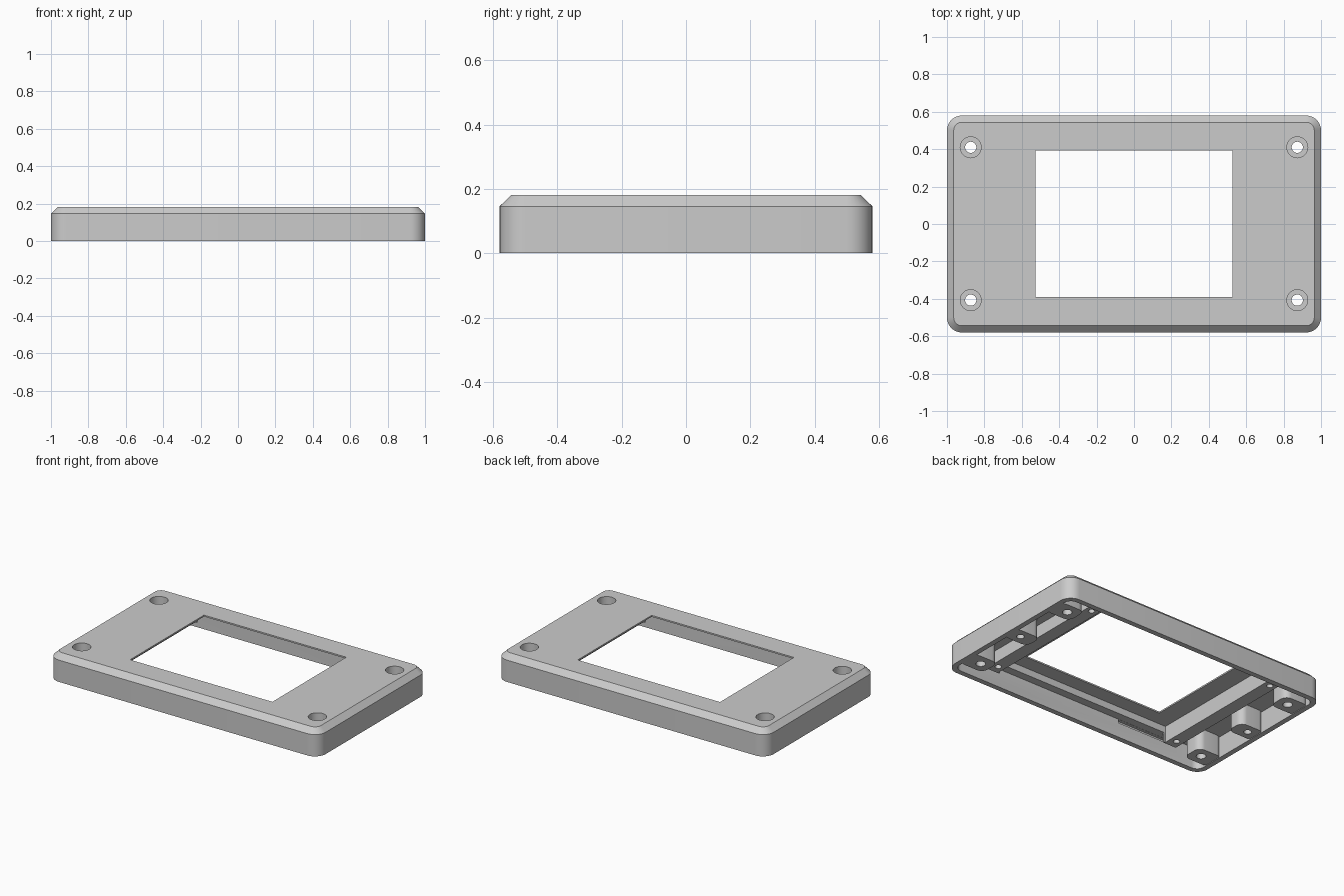
import bpy, bmesh, math

old = bpy.data.objects.get("Cube")
if old:
    bpy.data.objects.remove(old, do_unlink=True)

grey = bpy.data.materials.new("plain_grey")
grey.use_nodes = True
grey.diffuse_color = (0.6, 0.6, 0.6, 1)
grey.node_tree.nodes["Principled BSDF"].inputs["Base Color"].default_value = (0.6, 0.6, 0.6, 1)


def outline(hx, hy, r, cx=0, cy=0, steps=8):
    """Rounded rectangle, counter-clockwise."""
    corners = ((1, 1), (-1, 1), (-1, -1), (1, -1))
    if r == 0:
        return [(cx + sx * hx, cy + sy * hy) for sx, sy in corners]
    pts = []
    for q, (sx, sy) in enumerate(corners):
        for i in range(steps + 1):
            a = (q + i / steps) * math.pi / 2
            pts.append((cx + sx * (hx - r) + r * math.cos(a),
                        cy + sy * (hy - r) + r * math.sin(a)))
    return pts


def circle(x, y, r, n=32):
    return [(x + r * math.cos(2 * math.pi * i / n), y + r * math.sin(2 * math.pi * i / n))
            for i in range(n)]


def loft(name, levels):
    """Solid skinned through (outline, height) levels."""
    bm = bmesh.new()
    rings = [[bm.verts.new((x, y, z)) for x, y in pts] for pts, z in levels]
    n = len(rings[0])
    for low, high in zip(rings, rings[1:]):
        for i in range(n):
            j = (i + 1) % n
            bm.faces.new((low[i], low[j], high[j], high[i]))
    bm.faces.new(rings[0][::-1])
    bm.faces.new(rings[-1])
    mesh = bpy.data.meshes.new(name)
    bm.to_mesh(mesh)
    bm.free()
    mesh.materials.append(grey)
    ob = bpy.data.objects.new(name, mesh)
    bpy.context.collection.objects.link(ob)
    return ob


def prism(name, pts, z0, z1):
    return loft(name, [(pts, z0), (pts, z1)])


def combine(target, tool, operation):
    mod = target.modifiers.new(operation.lower(), 'BOOLEAN')
    mod.operation = operation
    mod.solver = 'EXACT'
    mod.object = tool
    bpy.context.view_layer.objects.active = target
    bpy.ops.object.modifier_apply(modifier=mod.name)
    bpy.data.objects.remove(tool, do_unlink=True)


# Outer cover with chamfered top edge
cover = loft("cover", [(outline(1, 0.58, 0.08), 0),
                       (outline(1, 0.58, 0.08), 0.146),
                       (outline(0.964, 0.544, 0.044), 0.181)])

# Hollow underside
combine(cover, prism("cavity", outline(0.965, 0.545, 0.05), -0.05, 0.145), 'DIFFERENCE')

# Ledges that carry the circuit board
for s in (-1, 1):
    combine(cover, prism("end_ledge", outline(0.05, 0.5, 0, s * 0.7), 0.06, 0.16), 'UNION')
    combine(cover, prism("side_ledge", outline(0.74, 0.04, 0, 0, s * 0.52), 0.125, 0.16), 'UNION')

# Screw bosses joined to the end walls
for s in (-1, 1):
    for y, half in ((-0.407, 0.072), (0, 0.062), (0.41, 0.072)):
        boss = prism("boss", outline(0.092, half, 0.045, s * 0.889, y), 0.004, 0.16)
        combine(cover, boss, 'UNION')

# Deep screen pocket leaving a thin bezel, then the display window
combine(cover, prism("screen_pocket", outline(0.66, 0.49, 0), -0.1, 0.171), 'DIFFERENCE')
combine(cover, prism("window", outline(0.527, 0.391, 0, 0, 0.002), -0.1, 0.3), 'DIFFERENCE')

# Card slot in the front inner wall
combine(cover, prism("card_slot", outline(0.185, 0.02, 0, -0.52, -0.545), 0.1, 0.124), 'DIFFERENCE')

# Counterbored corner holes, blind centre holes and board pilot holes
for s in (-1, 1):
    for y in (-0.407, 0.41):
        combine(cover, prism("through", circle(s * 0.873, y, 0.03), -0.1, 0.3), 'DIFFERENCE')
        combine(cover, prism("counterbore", circle(s * 0.873, y, 0.056), 0.08, 0.3), 'DIFFERENCE')
    combine(cover, prism("blind", circle(s * 0.9, 0, 0.024), -0.1, 0.11), 'DIFFERENCE')
    for y in (-0.44, 0.44):
        combine(cover, prism("pilot", circle(s * 0.706, y, 0.02), -0.1, 0.13), 'DIFFERENCE')

bpy.ops.object.select_all(action='DESELECT')
cover.select_set(True)
bpy.context.view_layer.objects.active = cover
bpy.ops.object.shade_smooth_by_angle(angle=math.radians(30))
